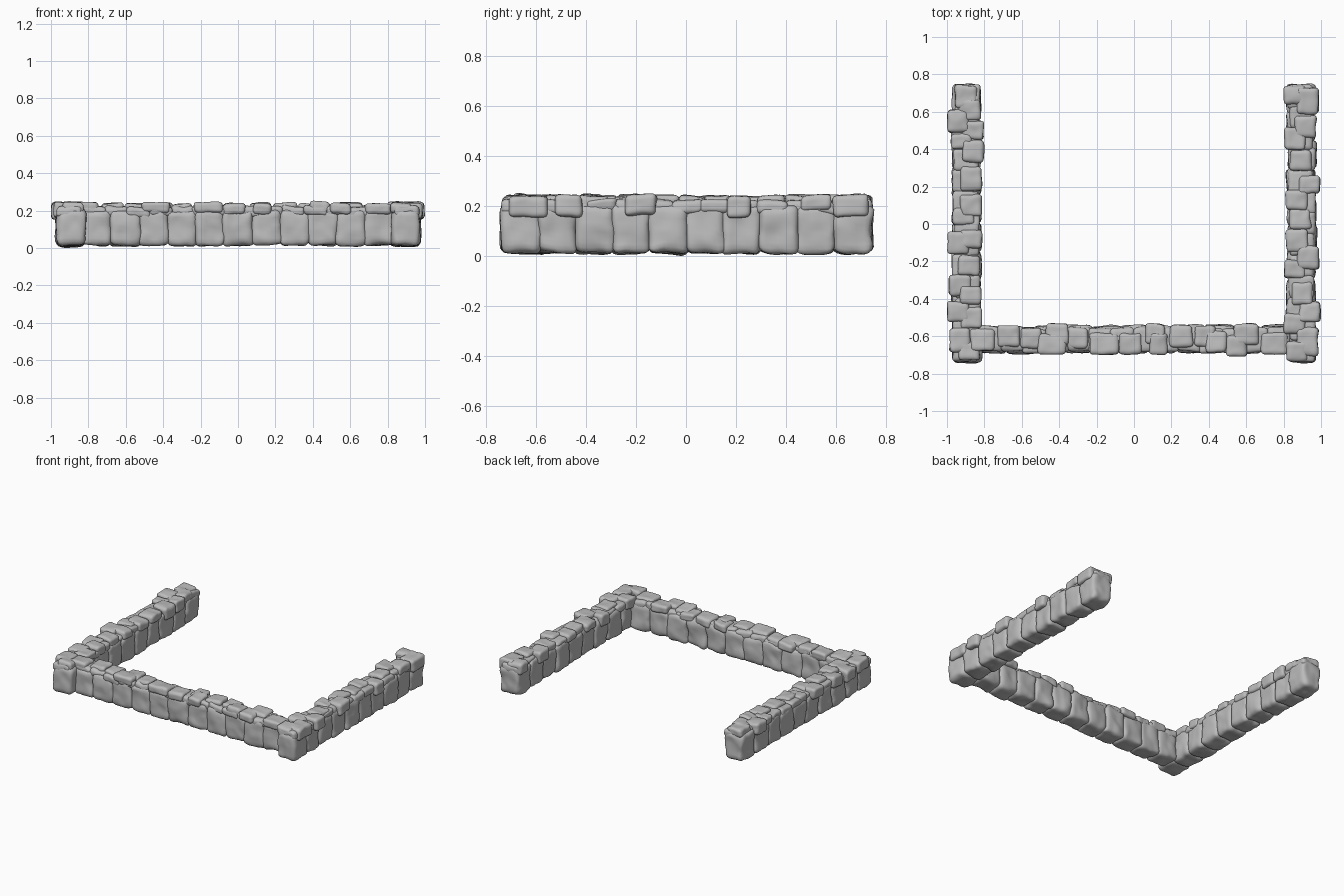
import bpy, bmesh, random
from mathutils import Vector, noise

random.seed(7)
cube = bpy.data.objects.get("Cube")
if cube:
    bpy.data.objects.remove(cube)

stone_mat = bpy.data.materials.new("grey stone")
stone_mat.use_nodes = True
GREY = (0.5, 0.5, 0.5, 1)
stone_mat.diffuse_color = GREY
stone_mat.node_tree.nodes["Principled BSDF"].inputs["Base Color"].default_value = GREY


def stone(name, centre, size, radius, rough, tilt=0.0):
    """Lumpy rounded block: a subdivided cube pulled onto a rounded box."""
    bm = bmesh.new()
    bmesh.ops.create_cube(bm, size=2)
    bmesh.ops.subdivide_edges(bm, edges=bm.edges[:], cuts=9, use_grid_fill=True)
    half, centre = Vector(size) / 2, Vector(centre)
    seed = Vector([random.uniform(-50, 50) for _ in range(3)])
    lean = [random.uniform(-tilt, tilt) for _ in range(2)]
    for v in bm.verts:
        p = Vector([c * h for c, h in zip(v.co, half)])
        core = Vector([max(-h + radius, min(h - radius, c)) for c, h in zip(p, half)])
        off = p - core
        if off.length > 0:
            p = core + off.normalized() * radius
        # broad dents plus finer chips
        p += noise.noise_vector(p * 9 + seed) * rough
        p += noise.noise_vector(p * 24 + seed) * rough * 0.4
        p.z += p.x * lean[0] + p.y * lean[1]
        v.co = p
    mesh = bpy.data.meshes.new(name)
    bm.to_mesh(mesh)
    bm.free()
    for poly in mesh.polygons:
        poly.use_smooth = True
    mesh.materials.append(stone_mat)
    ob = bpy.data.objects.new(name, mesh)
    ob.location = centre
    bpy.context.collection.objects.link(ob)


def wall(name, axis, mid, start, end, count, thick, caps):
    """Row of big blocks, a bed of small stones, then overhanging cap stones."""
    def place(part, along, across, z, length, width, height, *style):
        if axis == "x":
            stone(part, (along, across, z), (length, width, height), *style)
        else:
            stone(part, (across, along, z), (width, length, height), *style)

    step = (end - start) / count
    for i in range(count):
        place(f"{name}_block", start + (i + 0.5) * step,
              mid + random.uniform(-0.004, 0.004), 0.109,
              step + 0.014, thick, 0.194, 0.03, 0.012)
    beds = round(count * 1.3)
    bed_step = (end - start) / beds
    for i in range(beds):
        place(f"{name}_bed_stone", start + (i + 0.5) * bed_step,
              mid + random.uniform(-0.01, 0.01), 0.197,
              bed_step + 0.01, thick - 0.015, 0.055, 0.02, 0.009, 0.08)
    # caps: centimetres along, centimetres across, length
    for along, across, length in caps:
        edge = abs(across / 100 - mid) > 0.035
        place(f"{name}_cap_stone", along / 100, across / 100,
              random.uniform(0.197, 0.203) if edge else random.uniform(0.207, 0.214),
              length / 100, 0.115, 0.085 if edge else 0.06, 0.02, 0.008, 0.08)


wall("front_wall", "x", -0.617, -0.83, 0.83, 11, 0.145,
     [(-81, -62, 13), (-67, -60, 12), (-55, -61, 11), (-41, -59, 12), (-44, -64, 15),
      (-30, -61, 10), (-16, -64, 15), (-2, -64, 12), (11, -59, 10), (13, -64, 10),
      (25, -60, 12), (38, -60, 11), (44, -63, 11), (60, -59, 13), (55, -65, 11),
      (75, -64, 14)])
wall("right_wall", "y", -0.895, -0.735, 0.74, 10, 0.15,
     [(68, -90, 12), (61, -88, 12), (55, -94, 12), (50, -86, 10), (39, -86, 12),
      (44, -92, 8), (24, -87, 13), (10, -87, 12), (4, -91, 9), (-8, -87, 10),
      (-10, -94, 12), (-22, -88, 11), (-33, -93, 11), (-38, -87, 10), (-47, -94, 11),
      (-50, -87, 12), (-62, -93, 13), (-68, -88, 10)])
wall("left_wall", "y", 0.895, -0.735, 0.74, 10, 0.15,
     [(69, 86, 10), (66, 93, 14), (52, 92, 12), (46, 86, 12), (34, 89, 11),
      (21, 94, 10), (13, 87, 11), (3, 89, 12), (-9, 87, 12), (-18, 93, 13),
      (-24, 86, 10), (-37, 90, 12), (-47, 94, 11), (-53, 86, 11), (-63, 93, 15),
      (-68, 87, 10)])
